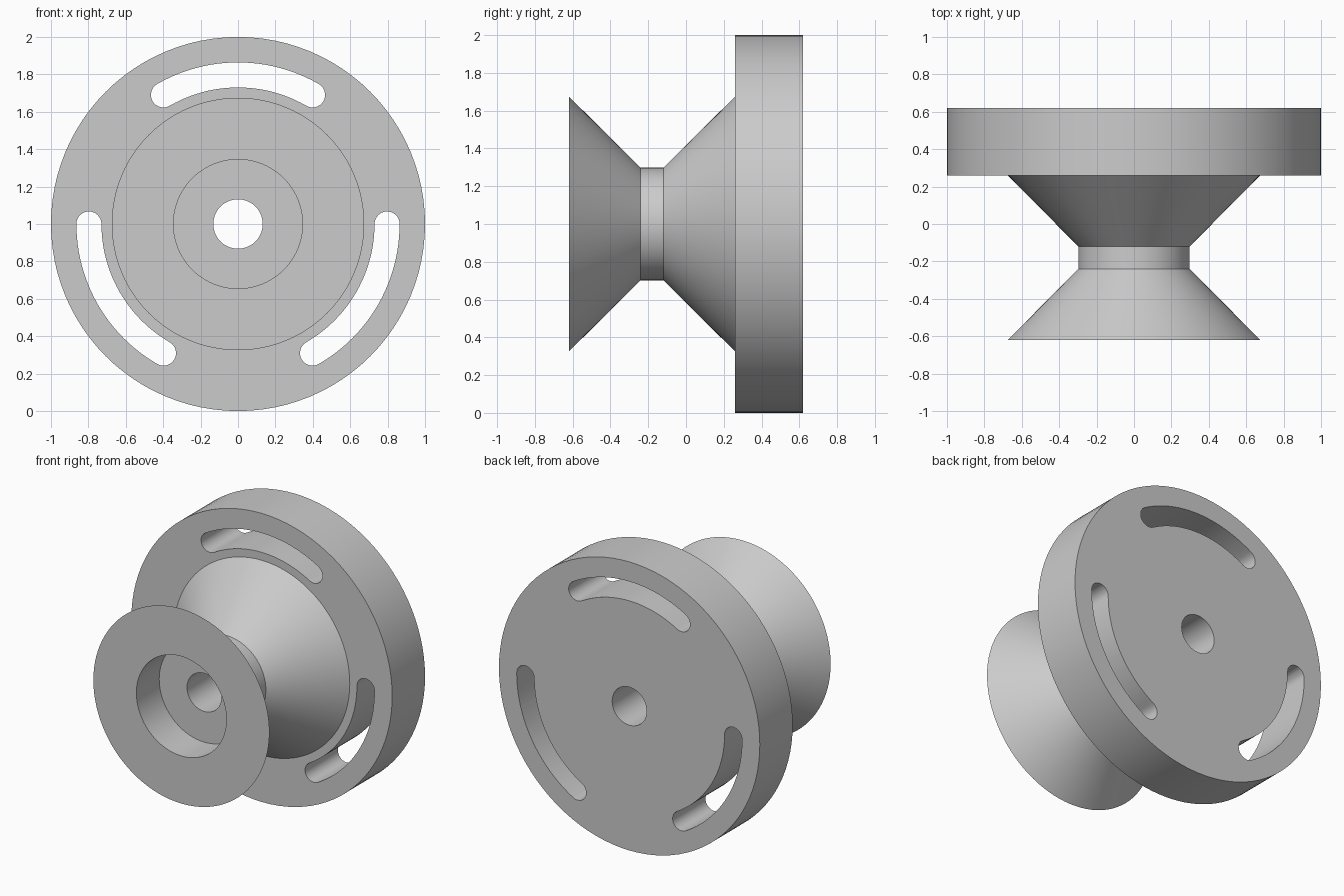
import bpy, bmesh
from math import cos, sin, pi, radians
from mathutils import Vector, Matrix

if "Cube" in bpy.data.objects:
    bpy.data.objects.remove(bpy.data.objects["Cube"])

SEGMENTS = 96
CENTRE = Vector((0, 0, 1))

grey = bpy.data.materials.new("satin grey")
grey.use_nodes = True
colour = (0.6, 0.6, 0.6, 1)
grey.diffuse_color = colour
grey.node_tree.nodes["Principled BSDF"].inputs["Base Color"].default_value = colour


def add_object(name, bm):
    bmesh.ops.recalc_face_normals(bm, faces=bm.faces)
    mesh = bpy.data.meshes.new(name)
    bm.to_mesh(mesh)
    bm.free()
    obj = bpy.data.objects.new(name, mesh)
    mesh.materials.append(grey)
    bpy.context.collection.objects.link(obj)
    return obj


def lathe(name, profile):
    """Revolve a closed (radius, y) profile about the horizontal axis."""
    bm = bmesh.new()
    verts = [bm.verts.new(CENTRE + Vector((r, y, 0))) for r, y in profile]
    edges = [bm.edges.new((v, verts[i - 1])) for i, v in enumerate(verts)]
    bmesh.ops.spin(bm, geom=verts + edges, cent=CENTRE, axis=(0, 1, 0),
                   angle=2 * pi, steps=SEGMENTS, use_duplicate=False)
    bmesh.ops.remove_doubles(bm, verts=bm.verts, dist=1e-5)
    return add_object(name, bm)


def arc(cx, cz, radius, start, end, steps):
    angles = [radians(start + (end - start) * i / steps) for i in range(steps + 1)]
    return [(cx + radius * cos(a), cz + radius * sin(a)) for a in angles]


def slot_cutter(name, start, sweep=60, radius=0.797, half=0.067):
    """Curved slot with round ends, extruded through the flange."""
    end = start + sweep
    a, b = radians(start), radians(end)
    outline = (arc(0, 0, radius + half, start, end, 24)
               + arc(radius * cos(b), radius * sin(b), half, end, end + 180, 16)[1:]
               + arc(0, 0, radius - half, end, start, 24)[1:]
               + arc(radius * cos(a), radius * sin(a), half, start + 180, start + 360, 16)[1:-1])
    bm = bmesh.new()
    face = bm.faces.new([bm.verts.new(CENTRE + Vector((x, 0.1, z))) for x, z in outline])
    extruded = bmesh.ops.extrude_face_region(bm, geom=[face])
    moved = [g for g in extruded["geom"] if isinstance(g, bmesh.types.BMVert)]
    bmesh.ops.translate(bm, verts=moved, vec=(0, 0.7, 0))
    cutter = add_object(name, bm)
    cutter.hide_render = True
    return cutter


# Turned body: counterbored front rim, waist, rear cone and wide flange
body = lathe("flanged_spool", [
    (0.132, -0.37), (0.345, -0.37), (0.345, -0.62), (0.675, -0.62),
    (0.298, -0.24), (0.298, -0.12), (0.675, 0.26),
    (1.0, 0.26), (1.0, 0.62), (0.132, 0.62)])
bpy.context.view_layer.objects.active = body
body.select_set(True)

# Three curved slots through the flange
for i in range(3):
    cutter = slot_cutter("slot_cutter", 60 + 120 * i)
    cut = body.modifiers.new("slot", "BOOLEAN")
    cut.operation = "DIFFERENCE"
    cut.solver = "EXACT"
    cut.object = cutter
    bpy.ops.object.modifier_apply(modifier=cut.name)
    bpy.data.objects.remove(cutter)

bpy.ops.object.shade_smooth_by_angle(angle=radians(30))
